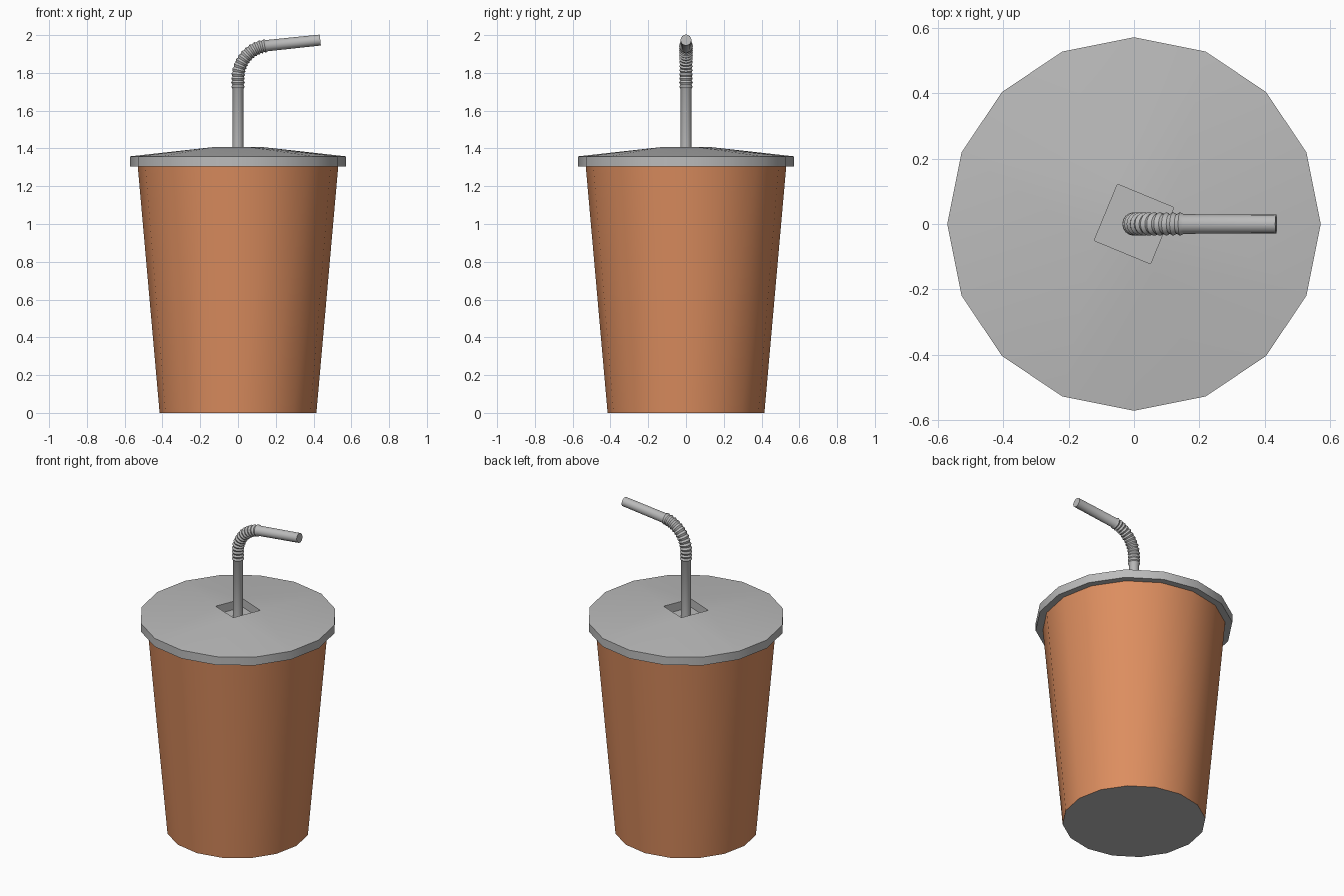
import bpy, math
from mathutils import Vector

if "Cube" in bpy.data.objects:
    bpy.data.objects.remove(bpy.data.objects["Cube"])

SIDES = 16


def material(name, rgb):
    m = bpy.data.materials.new(name)
    m.diffuse_color = (*rgb, 1)
    m.use_nodes = True
    m.node_tree.nodes["Principled BSDF"].inputs["Base Color"].default_value = m.diffuse_color
    return m


brown = material("warm_brown", (0.72, 0.27, 0.115))
grey = material("light_grey", (0.50, 0.50, 0.50))


def build(name, verts, faces, mats):
    me = bpy.data.meshes.new(name)
    me.from_pydata(verts, [], faces)
    for m in mats:
        me.materials.append(m)
    ob = bpy.data.objects.new(name, me)
    bpy.context.collection.objects.link(ob)
    bpy.ops.object.select_all(action='DESELECT')
    ob.select_set(True)
    bpy.context.view_layer.objects.active = ob
    bpy.ops.object.shade_smooth_by_angle(angle=math.radians(35))
    return ob


def ring(r, z, n=SIDES, start=0.0):
    return [(r * math.cos(start + math.tau * i / n),
             r * math.sin(start + math.tau * i / n), z) for i in range(n)]


def bridge(a, b, n):
    return [(a + i, a + (i + 1) % n, b + (i + 1) % n, b + i) for i in range(n)]


# cup: tapered wall with a grey base
cup = build("cup", ring(0.415, 0) + ring(0.532, 1.32),
            bridge(0, SIDES, SIDES) + [tuple(reversed(range(SIDES)))], [brown, grey])
for p in cup.data.polygons:
    p.material_index = 1 if p.normal.z < -0.9 else 0

# lid: rim, shallow cone-like top, square straw pocket
v = ring(0.5, 1.305) + ring(0.572, 1.305) + ring(0.572, 1.358)
v += ring(0.132, 1.408, 4, math.pi / 8) + ring(0.132, 1.355, 4, math.pi / 8)
f = bridge(0, 16, 16) + bridge(16, 32, 16)
for k in range(4):
    for j in range(-1, 3):                      # fan from each pocket corner
        i = 1 + 4 * k + j - 1
        f.append((48 + k, 32 + i % 16, 32 + (i + 1) % 16))
    f.append((48 + k, 32 + (4 * k + 3) % 16, 48 + (k + 1) % 4))
f += bridge(48, 52, 4)
f.append((52, 53, 54, 55))
build("lid", v, f, [grey])

# straw: path with ridged bend, swept by a circle
R, Z0, Z1, TURN = 0.17, 1.715, 1.775, math.radians(84)
FLEX = (Z1 - Z0) + R * TURN
END = FLEX + 0.285


def path(s):
    """Point and tangent at distance s above the start of the ridges."""
    if s < Z1 - Z0:
        return Vector((0, 0, Z0 + s)), Vector((0, 0, 1))
    a = min((s - (Z1 - Z0)) / R, TURN)
    t = Vector((math.sin(a), 0, math.cos(a)))
    p = Vector((R * (1 - math.cos(a)), 0, Z1 + R * math.sin(a)))
    return p + t * max(0, s - FLEX), t


RIDGES = 14
stations = [(1.34 - Z0, 0.029), (0, 0.029)]
for i in range(RIDGES):
    stations.append(((i + 0.5) * FLEX / RIDGES, 0.036))
    stations.append(((i + 1) * FLEX / RIDGES, 0.030))
stations.append((END, 0.029))

v, f = [], []
for s, r in stations:
    p, t = path(s)
    side = Vector((0, 1, 0))
    up = t.cross(side)
    for i in range(SIDES):
        a = -math.tau * i / SIDES
        v.append(p + r * (math.cos(a) * side + math.sin(a) * up))
for k in range(len(stations) - 1):
    f += [tuple(reversed(q)) for q in bridge(k * SIDES, (k + 1) * SIDES, SIDES)]
f.append(tuple(range(SIDES)))
last = (len(stations) - 1) * SIDES
f.append(tuple(reversed(range(last, last + SIDES))))
straw = build("straw", v, f, [grey])

# consistent outward normals on the closed straw
import bmesh
bm = bmesh.new()
bm.from_mesh(straw.data)
bmesh.ops.recalc_face_normals(bm, faces=bm.faces)
bm.to_mesh(straw.data)
bm.free()
